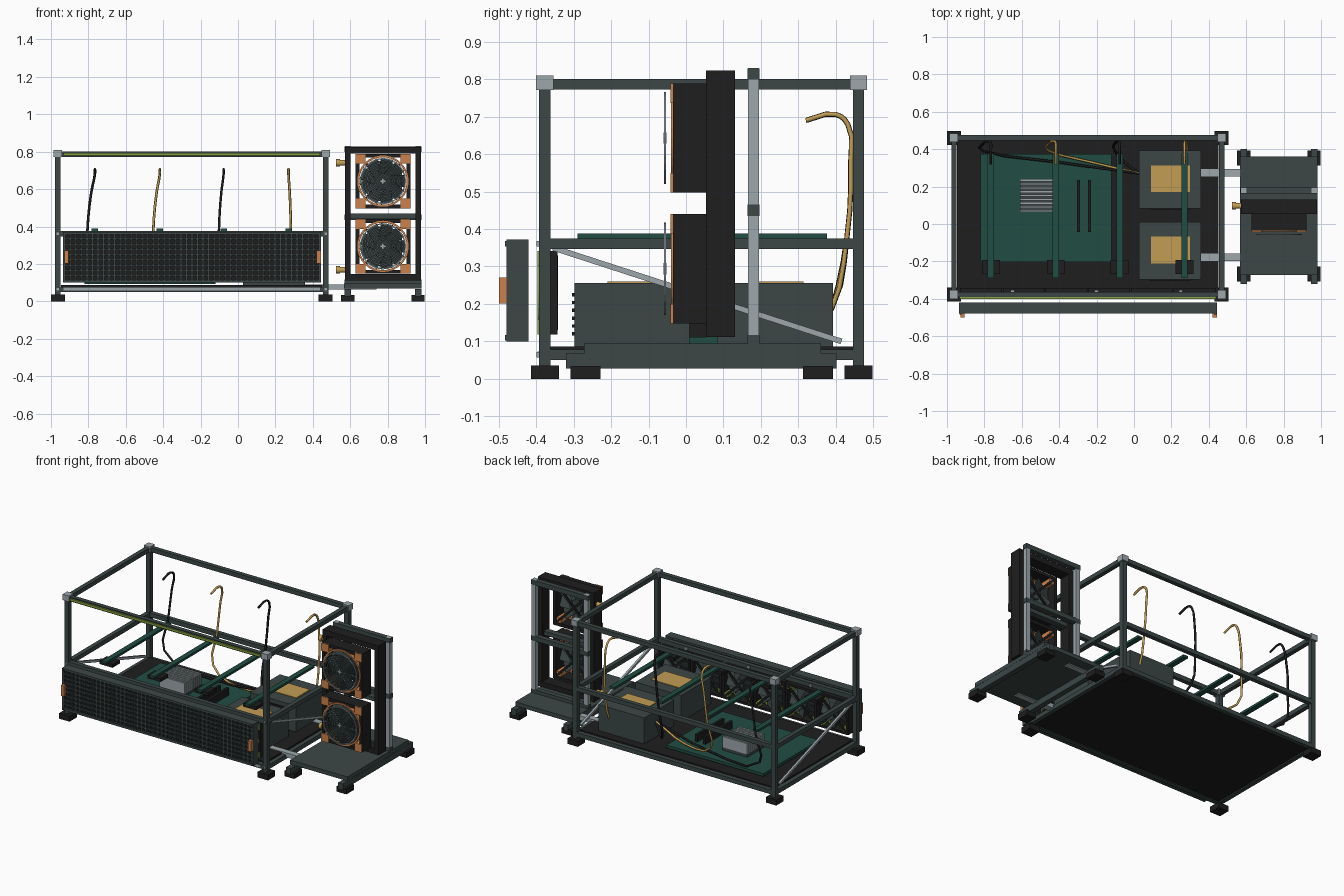
import bpy, bmesh, math
from mathutils import Matrix, Vector

cube = bpy.data.objects.get("Cube")
if cube:
    bpy.data.objects.remove(cube, do_unlink=True)


def material(name, *rgb):
    mat = bpy.data.materials.new(name)
    mat.use_nodes = True
    color = (*rgb, 1)
    mat.diffuse_color = color
    mat.node_tree.nodes["Principled BSDF"].inputs["Base Color"].default_value = color
    return mat


slate = material("slate metal", .045, .063, .062)
black = material("matte black", .013, .013, .013)
green = material("board green", .015, .073, .055)
silver = material("light aluminium", .34, .39, .41)
gold = material("brass gold", .54, .34, .09)
copper = material("copper orange", .6, .22, .07)
lime = material("lime accent", .25, .37, .05)


def finish(name, bm, mat, smooth=False):
    bmesh.ops.recalc_face_normals(bm, faces=bm.faces[:])
    mesh = bpy.data.meshes.new(name)
    bm.to_mesh(mesh)
    bm.free()
    mesh.materials.append(mat)
    obj = bpy.data.objects.new(name, mesh)
    bpy.context.collection.objects.link(obj)
    if smooth:
        bpy.ops.object.select_all(action="DESELECT")
        obj.select_set(True)
        bpy.context.view_layer.objects.active = obj
        bpy.ops.object.shade_smooth_by_angle()


def add_box(bm, center, size, turn=Matrix()):
    matrix = Matrix.Translation(center) @ turn @ Matrix.Diagonal((*size, 1))
    bmesh.ops.create_cube(bm, size=1, matrix=matrix)


def boxes(name, mat, *items):
    """Each item is a (center, size) pair."""
    bm = bmesh.new()
    for center, size in items:
        add_box(bm, center, size)
    finish(name, bm, mat)


def span(x, y, z):
    """Turn three (low, high) ranges into a (center, size) pair."""
    axes = (x, y, z)
    return [sum(a) / 2 for a in axes], [a[1] - a[0] for a in axes]


def tube(name, mat, points, radius):
    curve = bpy.data.curves.new(name, "CURVE")
    curve.dimensions = "3D"
    curve.bevel_depth = radius
    curve.bevel_resolution = 1
    curve.resolution_u = 3
    curve.use_fill_caps = True
    spline = curve.splines.new("BEZIER")
    spline.bezier_points.add(len(points) - 1)
    for knot, point in zip(spline.bezier_points, points):
        knot.co = point
        knot.handle_left_type = knot.handle_right_type = "AUTO"
    curve.materials.append(mat)
    obj = bpy.data.objects.new(name, curve)
    bpy.context.collection.objects.link(obj)


def ring(bm, center, radius, width, depth, steps=32):
    """Flat ring facing y."""
    loops = [[] for _ in range(4)]
    for i in range(steps):
        a = math.tau * i / steps
        d = Vector((math.cos(a), 0, math.sin(a)))
        outer = radius + width
        for loop, r, side in zip(loops, (outer, radius, radius, outer), (-1, -1, 1, 1)):
            loop.append(bm.verts.new(Vector(center) + d * r + Vector((0, side * depth / 2, 0))))
    for k in range(4):
        a, b = loops[k], loops[(k + 1) % 4]
        for i in range(steps):
            j = (i + 1) % steps
            bm.faces.new((a[i], a[j], b[j], b[i]))


def fan(name, center, half, depth, accent):
    """Fan in an open square frame, with coloured corners slightly proud of its front."""
    c = Vector(center)
    edge = half * .14
    off = half - edge / 2
    boxes(name + "_housing", black,
          *[(c + Vector((s * off, 0, 0)), (edge, depth, half * 2)) for s in (-1, 1)],
          *[(c + Vector((0, 0, s * off)), (half * 2, depth, edge)) for s in (-1, 1)])
    # Hub and pitched blades
    bm = bmesh.new()
    upright = Matrix.Rotation(math.pi / 2, 4, "X")
    bmesh.ops.create_cone(bm, cap_ends=True, segments=24, radius1=half * .28, radius2=half * .28,
                          depth=depth * .6, matrix=Matrix.Translation(c) @ upright)
    for i in range(9):
        turn = Matrix.Rotation(math.tau * i / 9, 4, "Y")
        pitch = Matrix.Rotation(math.radians(25), 4, "X")
        add_box(bm, c + turn @ Vector((half * .53, 0, 0)), (half * .6, .004, half * .48), turn @ pitch)
    finish(name + "_rotor", bm, slate)
    # Diagonal struts at the back
    bm = bmesh.new()
    for i in range(2):
        turn = Matrix.Rotation(math.pi * (i + .5) / 2, 4, "Y")
        add_box(bm, c + Vector((0, depth * .44, 0)), (half * 2.4, .008, .014), turn)
    finish(name + "_struts", bm, black)
    # Coloured corner blocks reach through the frame, with a trim ring at the front
    corner = c - Vector((0, depth * .06, 0))
    size = (half * .355, depth * 1.04, half * .355)
    boxes(name + "_corner_blocks", accent,
          *[(corner + Vector((sx * half * .82, 0, sz * half * .82)), size)
            for sx in (-1, 1) for sz in (-1, 1)])
    bm = bmesh.new()
    ring(bm, c - Vector((0, depth * .44, 0)), half * .87, half * .07, depth * .24)
    finish(name + "_trim_ring", bm, accent)


# Open main frame
left, right, front, back = -.963, .469, -.377, .461
xs, ys = (left, right), (front, back)
mid_x, mid_y = (left + right) / 2, (front + back) / 2
levels = (.064, .361, .787)
bar = .028
boxes("frame_posts", slate, *[((x, y, .415), (.03, .03, .76)) for x in xs for y in ys])
boxes("frame_long_rails", slate, *[((mid_x, y, z), (right - left, bar, bar)) for y in ys for z in levels])
boxes("frame_side_rails", slate, *[((x, mid_y, z), (bar, back - front, bar)) for x in xs for z in levels])
boxes("frame_corner_caps", silver, *[((x, y, .791), (.046, .046, .038)) for x in xs for y in ys])
boxes("frame_feet", black, *[((x, y, .018), (.075, .075, .036)) for x in xs for y in ys])
boxes("frame_bolts", silver, *[((x, front - .018, z), (.014, .008, .014)) for x in xs for z in levels])
boxes("front_bottom_trim", silver, ((mid_x, front - .016, .066), (right - left - .06, .006, .014)))
boxes("front_light_strip", lime, ((mid_x, front - .018, .787), (1.37, .01, .014)))
boxes("front_rail_clips", silver, *[((x, -.358, .361), (.02, .012, .014)) for x in (-.65, -.2, .25)])
boxes("floor_tray", black, ((mid_x, mid_y, .071), (1.4, .81, .031)))

# Diagonal side braces
bm = bmesh.new()
start, end = Vector((0, -.355, .35)), Vector((0, .415, .1))
slope = Matrix.Rotation(math.atan2(end.z - start.z, end.y - start.y), 4, "X")
for x in xs:
    add_box(bm, (start + end) / 2 + Vector((x, 0, 0)), (.014, (end - start).length, .015), slope)
finish("diagonal_braces", bm, silver)

# Circuit board with heatsink and memory
boxes("main_board", green, span((-.82, -.12), (-.203, .374), (.094, .112)))
boxes("heatsink_base", slate, span((-.61, -.43), (.064, .24), (.112, .13)))
boxes("heatsink_fins", silver, *[((-.52, .07 + i * .0205, .165), (.18, .012, .07)) for i in range(9)])
boxes("memory_sticks", black, *[((x, .096, .135), (.017, .278, .05)) for x in (-.297, -.238)])

# Two power boxes with labels and front sockets
for i, y in enumerate((-.144, .238)):
    boxes(f"power_box_{i}", slate, ((.193, y, .17), (.331, .308, .172)))
    boxes(f"power_label_{i}", gold, ((.195, y + .005, .257), (.21, .142, .006)))
    boxes(f"power_sockets_{i}", black, *[((.193, y - .156, .12 + k * .021), (.22, .01, .009)) for k in range(6)])

# Green support bars with black clips
bar_xs = (-.765, -.418, -.077, .27)
boxes("support_bars", green, *[((x, .043, .381), (.034, .666, .015)) for x in bar_xs])
boxes("support_clips", black, *[((x, -.23, .362), (.095, .076, .022)) for x in bar_xs])

# Hooked cables rising behind the bars
offsets = (-.04, -.035, -.025, .013)
for i, (x, dx) in enumerate(zip(bar_xs, offsets)):
    low = x + dx
    path = [(low, .39, .19), (low, .43, .38), (x + dx / 2, .44, .58),
            (x, .432, .68), (x, .4, .706), (x, .32, .69)]
    if low < 0:
        path = [(.03, .27, .19), (low * .5, .33, .13)] + path
    else:
        path = [(low, .37, .17)] + path
    tube(f"cable_{i}", gold if i % 2 else black, path, .007)

# Front radiator: frame, core and grille
rad_x, rad_w, rad_z, rad_h = -.246, 1.38, .236, .272
rim = .014
boxes("radiator_core", black, ((rad_x, -.443, rad_z), (rad_w - .02, .045, rad_h - .02)))
boxes("radiator_frame", slate,
      *[((rad_x, -.45, rad_z + s * (rad_h - rim) / 2), (rad_w, .058, rim)) for s in (-1, 1)],
      *[((rad_x + s * (rad_w - rim) / 2, -.45, rad_z), (rim, .058, rad_h)) for s in (-1, 1)])
columns, rows = 46, 9
boxes("radiator_grille", slate,
      *[((rad_x - .68 + 1.36 * i / columns, -.471, rad_z), (.009, .012, rad_h - rim)) for i in range(1, columns)],
      *[((rad_x, -.471, rad_z - .127 + .254 * i / rows), (rad_w - rim, .01, .008)) for i in range(1, rows)])
boxes("radiator_tabs", copper, *[((x, -.489, .236), (.022, .022, .07)) for x in (-.917, .432)])
boxes("radiator_bolts", slate, *[((rad_x + s * .68, -.481, z), (.014, .006, .014)) for s in (-1, 1) for z in (.11, .361)])

# Row of fans behind the radiator
for i in range(6):
    fan(f"front_fan_{i}", (mid_x + (i - 2.5) * .228, -.368, .23), .112, .05, lime)

# Side stand and its connecting arms
tower_x = .775
sides = (tower_x - .188, tower_x + .188)
boxes("stand_plate", slate, span((.567, .98), (-.272, .36), (.068, .095)))
boxes("stand_runners", slate, *[((x, .041, .047), (.034, .722, .04)) for x in sides])
boxes("stand_feet", black, *[((x, y, .017), (.07, .08, .035)) for x in sides for y in (-.268, .353)])
boxes("connecting_arms", silver, *[span((.35, .74), (y - .02, y + .02), (.062, .091)) for y in (-.177, .275)])

# Stand posts and crossbars
boxes("stand_posts", silver, *[((x, .18, .463), (.03, .03, .735)) for x in sides])
boxes("stand_crossbars", slate, *[((tower_x, .18, z), (.412, .032, .03)) for z in (.102, .45, .814)])

# Open radiator carrier on the stand
boxes("tower_frame", black,
      *[((x, .092, .468), (.03, .077, .712)) for x in sides],
      *[((tower_x, .092, z), (.406, .077, .034)) for z in (.807, .129)])
boxes("tower_middle_bar", slate, ((tower_x, .092, .457), (.36, .04, .026)))

# Fittings on the carrier
bm = bmesh.new()
for z in (.74, .168):
    for x, radius, length in ((.55, .015, .05), (.535, .02, .02)):
        turn = Matrix.Translation((x, .097, z)) @ Matrix.Rotation(math.pi / 2, 4, "Y")
        bmesh.ops.create_cone(bm, cap_ends=True, segments=16, radius1=radius, radius2=radius,
                              depth=length, matrix=turn)
finish("hose_fittings", bm, gold, smooth=True)

# Tower fans with wire guards
for i, z in enumerate((.294, .643)):
    fan(f"tower_fan_{i}", (tower_x, .009, z), .146, .088, copper)
    guard = Vector((tower_x, -.056, z))
    bm = bmesh.new()
    for k in range(1, 9):
        ring(bm, guard, .0136 * k - .008, .008, .005)
    for k in range(4):
        add_box(bm, guard, (.24, .004, .006), Matrix.Rotation(math.pi * k / 4, 4, "Y"))
    finish(f"tower_fan_guard_{i}", bm, slate)
    bm = bmesh.new()
    ring(bm, guard, .116, .007, .006)
    finish(f"tower_fan_guard_rim_{i}", bm, silver)
    boxes(f"tower_fan_badge_{i}", silver, *[(guard, size) for size in ((.03, .007, .008), (.008, .007, .03))])
